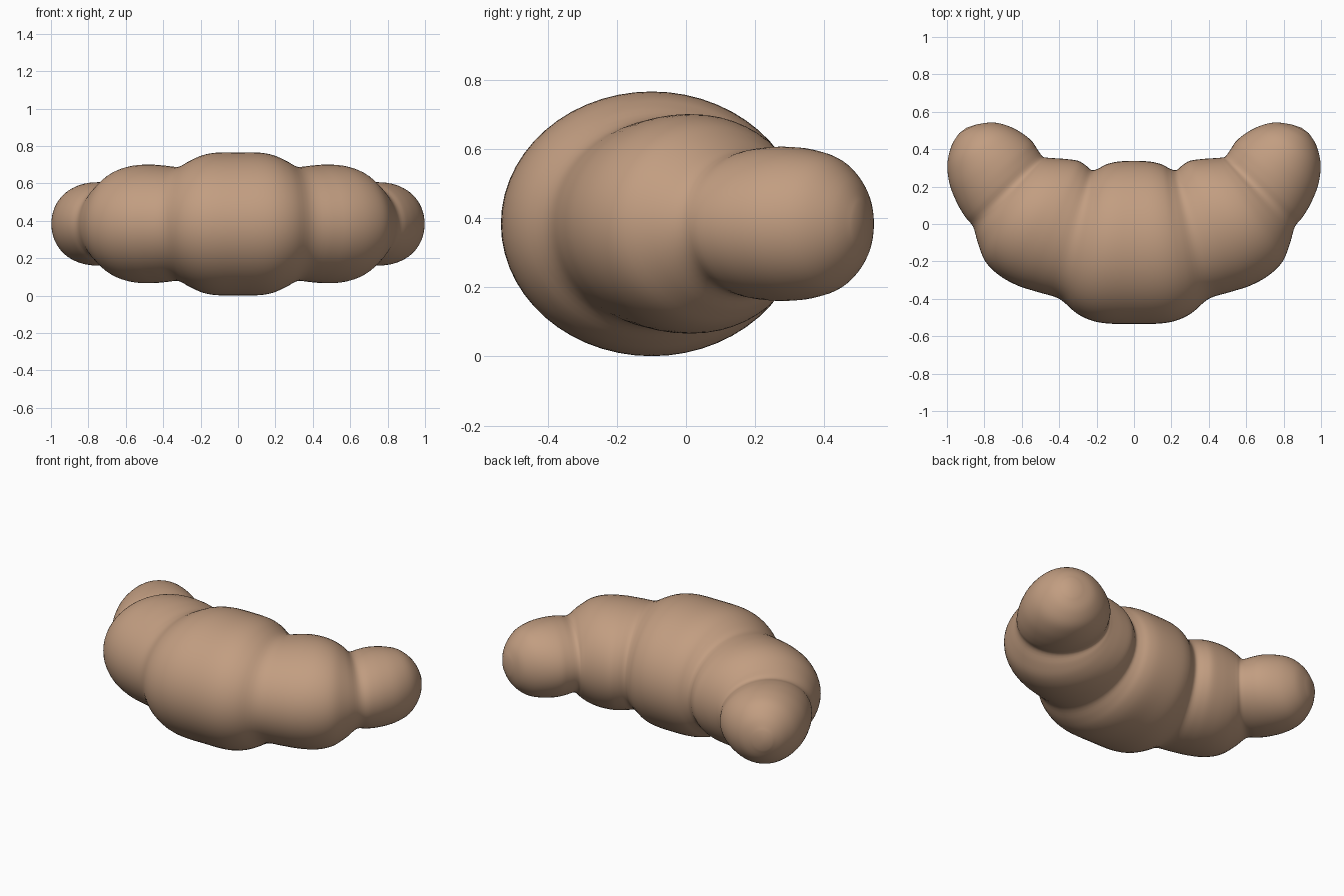
import bpy
import bmesh
from math import cos, sin, pi
from mathutils import Vector

cube = bpy.data.objects.get("Cube")
if cube:
    bpy.data.objects.remove(cube, do_unlink=True)

SIDES = 56
STEPS = 4
MID_Z = 0.383

crust = bpy.data.materials.new("baked_crust")
crust.use_nodes = True
crust.diffuse_color = (0.54, 0.34, 0.22, 1)
shader = next(n for n in crust.node_tree.nodes if n.type == 'BSDF_PRINCIPLED')
shader.inputs["Base Color"].default_value = crust.diffuse_color
shader.inputs["Roughness"].default_value = 0.7

# Half profile: outer x, outer y, inner x, inner y, half height
half = [
    (0, -.535, 0, .338, .382),
    (.14, -.532, .09, .333, .381),
    (.23, -.515, .15, .318, .367),
    (.31, -.475, .19, .297, .34),
    (.40, -.40, .225, .288, .306),   # middle roll meets side roll
    (.51, -.365, .26, .315, .311),
    (.62, -.33, .30, .338, .317),
    (.72, -.275, .37, .348, .313),
    (.795, -.20, .43, .352, .29),
    (.835, -.10, .467, .355, .25),
    (.86, -.015, .49, .362, .21),    # side roll meets end roll
    (.90, .035, .52, .405, .218),
    (.945, .11, .55, .447, .223),
    (.985, .21, .605, .49, .216),
    (.998, .32, .675, .525, .19),
    (.975, .42, .755, .543, .13),
    (.935, .485, .84, .533, .06),
]


def mirrored(ring):
    ox, oy, ix, iy, h = ring
    return (-ox, oy, -ix, iy, h)


def spline(rings):
    """Catmull-Rom interpolation of whole rings."""
    result = []
    for i in range(len(rings) - 1):
        a, b, c, d = (rings[min(max(i + k, 0), len(rings) - 1)] for k in (-1, 0, 1, 2))
        for s in range(STEPS):
            t = s / STEPS
            result.append([
                q + t * (r - p) / 2
                + t * t * (p - 2.5 * q + 2 * r - w / 2)
                + t ** 3 * (1.5 * (q - r) + (w - p) / 2)
                for p, q, r, w in zip(a, b, c, d)])
    return result + [rings[-1]]


def loft(name, rings, tip):
    bm = bmesh.new()
    loops = []
    for ox, oy, ix, iy, h in rings:
        outer, inner = Vector((ox, oy, MID_Z)), Vector((ix, iy, MID_Z))
        centre, radius = (outer + inner) / 2, (outer - inner) / 2
        angles = [2 * pi * k / SIDES for k in range(SIDES)]
        loops.append([bm.verts.new(centre + radius * cos(a) + Vector((0, 0, h * sin(a))))
                      for a in angles])
    for one, two in zip(loops, loops[1:]):
        for k in range(SIDES):
            n = (k + 1) % SIDES
            bm.faces.new((one[k], one[n], two[n], two[k]))
    # Rounded end caps
    for loop, sign in ((loops[0], -1), (loops[-1], 1)):
        end = bm.verts.new((sign * tip[0], tip[1], MID_Z))
        for k in range(SIDES):
            bm.faces.new((loop[k], loop[(k + 1) % SIDES], end))
    bmesh.ops.recalc_face_normals(bm, faces=bm.faces)
    mesh = bpy.data.meshes.new(name)
    bm.to_mesh(mesh)
    bm.free()
    mesh.materials.append(crust)
    obj = bpy.data.objects.new(name, mesh)
    bpy.context.collection.objects.link(obj)
    mesh.shade_smooth()
    return obj


# Curved pastry with five bulging rolls
profile = [mirrored(r) for r in reversed(half[1:])] + half
loft("curved_pastry", spline(profile), (.895, .515))
